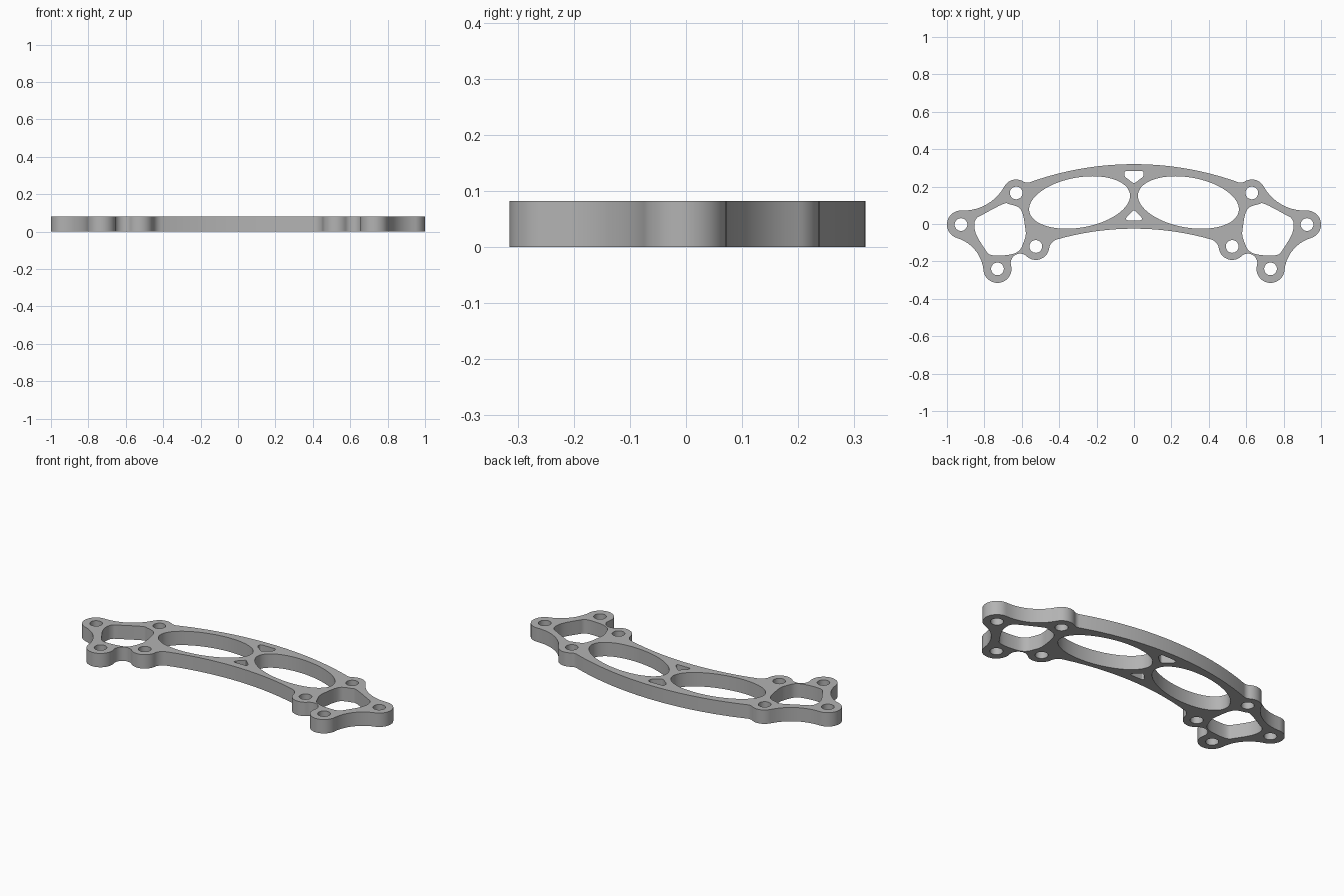
import bpy, bmesh
from math import sin, cos, atan2, pi, sqrt, tau, ceil
from mathutils import Vector

THICK = 0.082

cube = bpy.data.objects.get("Cube")
if cube:
    bpy.data.objects.remove(cube, do_unlink=True)


def arc(c, r, a0, a1, ccw=True):
    """Points on a circle between two angles, in the given turning sense."""
    sweep = (a1 - a0) % tau if ccw else -((a0 - a1) % tau)
    n = max(4, ceil(abs(sweep) * max(9, r * 30)))
    return [c + r * Vector((cos(a0 + sweep * i / n), sin(a0 + sweep * i / n))) for i in range(n + 1)]


def angle(a, b):
    return atan2(b.y - a.y, b.x - a.x)


def fillet_centre(ca, ra, cb, rb, r):
    """Centre of a concave fillet touching both circles, outside the plate."""
    da, db = abs(ra + r), abs(rb + r)
    d = (cb - ca).length
    u = (cb - ca) / d
    along = (da * da - db * db + d * d) / (2 * d)
    side = 1 if ra > 0 else -1
    return ca + u * along + side * Vector((u.y, -u.x)) * sqrt(max(0, da * da - along * along))


def rounded(points, cut):
    """Polygon with rounded corners."""
    out = []
    pts = [Vector(p) for p in points]
    for i, p in enumerate(pts):
        a = p + (pts[i - 1] - p).normalized() * cut
        b = p + (pts[(i + 1) % len(pts)] - p).normalized() * cut
        for k in range(6):
            t = k / 5
            out.append(a * (1 - t) ** 2 + p * 2 * t * (1 - t) + b * t * t)
    return out


def smooth_loop(points, steps=5):
    """Closed smooth curve through the points."""
    p = [Vector(q) for q in points]
    n, out = len(p), []
    for i in range(n):
        a, b, c, d = p[i - 1], p[i], p[(i + 1) % n], p[(i + 2) % n]
        for k in range(steps):
            t = k / steps
            out.append(0.5 * (2 * b + (c - a) * t + (2 * a - 5 * b + 4 * c - d) * t ** 2
                              + (3 * b - a - 3 * c + d) * t ** 3))
    return out


def mirrored(points):
    return [Vector((-p.x, p.y)) for p in reversed(points)]


# Half outline: front arc, four bosses, back arc; a negative radius is hollow
bosses = [((0.525, -0.12), 0.072), ((0.73, -0.24), 0.075),
          ((0.925, -0.003), 0.075), ((0.63, 0.166), 0.072)]
chain = [((0, -1.525), -1.5)] + bosses + [((0, -1.33), 1.65)]
chain = [(Vector(c), r) for c, r in chain]
fillets = [0.06, 0.05, 0.2, 0.25, 0.04]

half = []
start = pi / 2
for i, (c, r) in enumerate(chain):
    if i == len(chain) - 1:
        half += arc(c, r, start, pi / 2)
        break
    cn, rn = chain[i + 1]
    f = fillets[i]
    fc = fillet_centre(c, r, cn, rn, f)
    end = angle(c, fc)
    half += arc(c, abs(r), start, end, r > 0)
    a0 = angle(fc, c) if r > 0 else angle(c, fc)
    half += arc(fc, f, a0, angle(fc, cn), False)[1:-1]
    start = angle(cn, fc)
outline = half + mirrored(half)[1:-1]

# Openings on one side: bolt holes, large tilted oval, end window
holes = [arc(Vector(c), 0.034, 0, tau - 0.001)[:-1] for c, r in bosses]
holes = [[Vector(c) + 0.034 * Vector((cos(tau * k / 32), sin(tau * k / 32))) for k in range(32)]
         for c, r in bosses]
tilt = -0.176
oval = []
for k in range(72):
    x, y = 0.273 * cos(tau * k / 72), 0.134 * sin(tau * k / 72)
    oval.append(Vector((0.291 + x * cos(tilt) - y * sin(tilt), 0.115 + x * sin(tilt) + y * cos(tilt))))
window = smooth_loop([(0.70, 0.107), (0.665, 0.105), (0.615, 0.088), (0.594, 0.05), (0.583, -0.01),
                      (0.579, -0.06), (0.594, -0.107), (0.612, -0.14), (0.647, -0.16), (0.716, -0.169),
                      (0.772, -0.163), (0.797, -0.134), (0.842, -0.06), (0.854, -0.005),
                      (0.842, 0.03), (0.813, 0.048)])
side_openings = holes + [oval, window]

# Small triangular openings on the centre line
back_triangle = rounded([(-0.052, 0.283), (-0.052, 0.255), (0, 0.215), (0.052, 0.255), (0.052, 0.283)], 0.012)
front_triangle = rounded([(-0.042, 0.02), (0.042, 0.02), (0.042, 0.035), (0, 0.076), (-0.042, 0.035)], 0.007)

loops = [outline, back_triangle, front_triangle] + side_openings + [mirrored(h) for h in side_openings]

# Flat filled profile, extruded to the plate thickness
curve = bpy.data.curves.new("bracket_plate", "CURVE")
curve.dimensions = "2D"
curve.fill_mode = "BOTH"
curve.extrude = THICK / 2
for loop in loops:
    spline = curve.splines.new("POLY")
    spline.points.add(len(loop) - 1)
    for pt, p in zip(spline.points, loop):
        pt.co = (p.x, p.y, 0, 1)
    spline.use_cyclic_u = True

plate = bpy.data.objects.new("bracket_plate", curve)
bpy.context.collection.objects.link(plate)
bpy.ops.object.select_all(action="DESELECT")
plate.select_set(True)
bpy.context.view_layer.objects.active = plate
bpy.ops.object.convert(target="MESH")
plate = bpy.context.object

# Weld the caps to the walls and stand the plate on the ground
bm = bmesh.new()
bm.from_mesh(plate.data)
bmesh.ops.remove_doubles(bm, verts=bm.verts, dist=0.0002)
bmesh.ops.translate(bm, verts=bm.verts, vec=(0, 0, THICK / 2))
bmesh.ops.recalc_face_normals(bm, faces=bm.faces)
bm.to_mesh(plate.data)
bm.free()

# Plain grey metal
grey = bpy.data.materials.new("plain_grey")
grey.use_nodes = True
colour = (0.45, 0.45, 0.45, 1)
grey.diffuse_color = colour
grey.node_tree.nodes["Principled BSDF"].inputs["Base Color"].default_value = colour
plate.data.materials.clear()
plate.data.materials.append(grey)
bpy.ops.object.shade_smooth_by_angle(angle=0.6)
